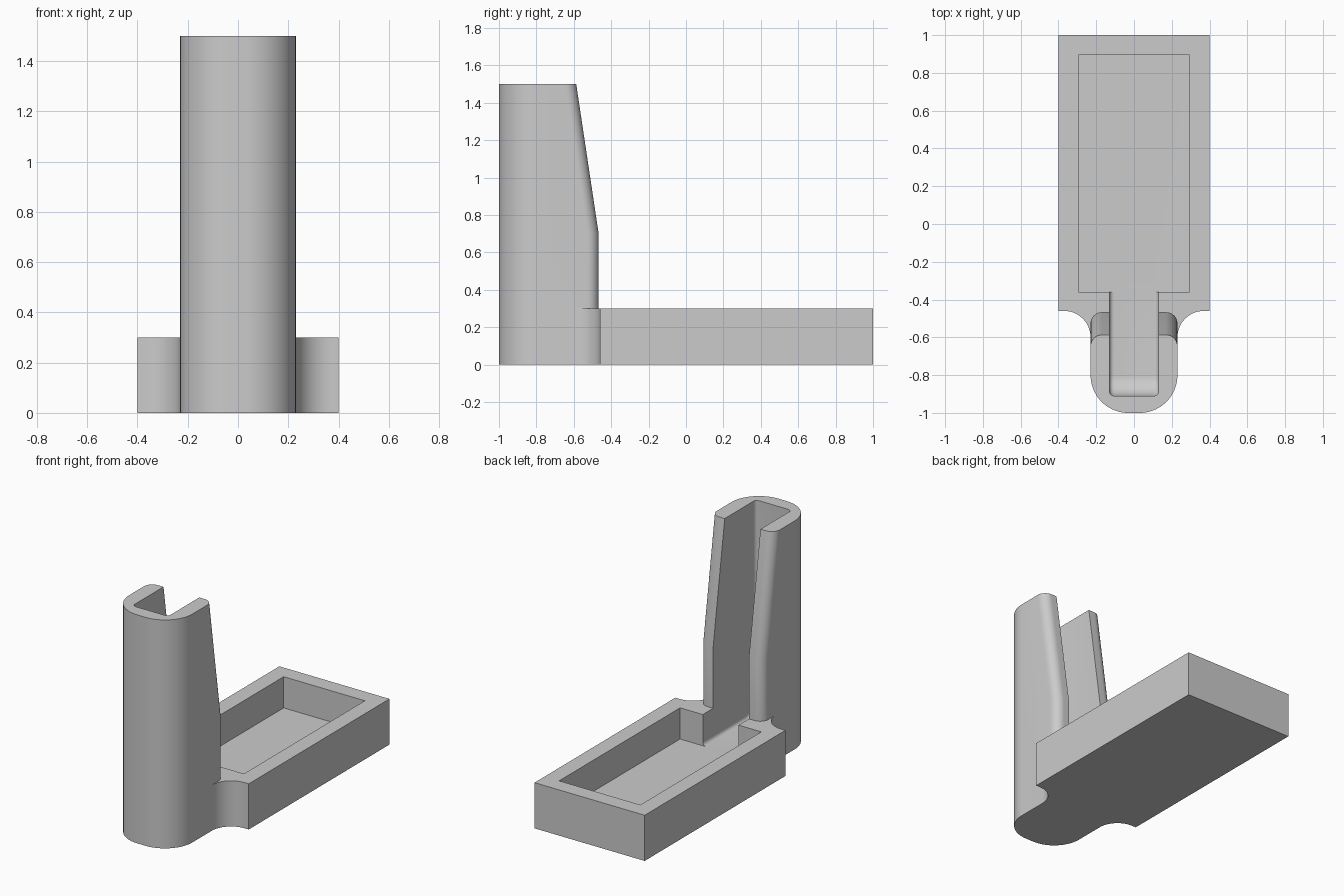
import bpy, bmesh
from math import sin, cos, pi, radians

cube = bpy.data.objects.get("Cube")
if cube:
    bpy.data.objects.remove(cube, do_unlink=True)

grey = bpy.data.materials.new("light grey")
grey.use_nodes = True
colour = (0.6, 0.6, 0.6, 1)
grey.diffuse_color = colour
grey.node_tree.nodes["Principled BSDF"].inputs["Base Color"].default_value = colour

FLOOR = 0.095


def arc(cx, cy, r, start, end, steps=12):
    angles = [radians(start + (end - start) * i / steps) for i in range(steps + 1)]
    return [(cx + r * cos(a), cy + r * sin(a)) for a in angles]


def mirrored(half):
    """Close a right-hand outline with its mirror image in x."""
    return half + [(-x, y) for x, y in reversed(half)]


def loft(name, rings):
    """Solid through matching rings of 3D points, capped at both ends."""
    bm = bmesh.new()
    loops = [[bm.verts.new(p) for p in ring] for ring in rings]
    n = len(loops[0])
    for low, high in zip(loops, loops[1:]):
        for i in range(n):
            j = (i + 1) % n
            bm.faces.new((low[i], low[j], high[j], high[i]))
    bm.faces.new(loops[0][::-1])
    bm.faces.new(loops[-1])
    bmesh.ops.recalc_face_normals(bm, faces=bm.faces)
    mesh = bpy.data.meshes.new(name)
    bm.to_mesh(mesh)
    bm.free()
    mesh.materials.append(grey)
    obj = bpy.data.objects.new(name, mesh)
    bpy.context.collection.objects.link(obj)
    return obj


def flat_ring(outline, z):
    return [(x, y, z) for x, y in outline]


def combine(target, other, operation):
    mod = target.modifiers.new(other.name, "BOOLEAN")
    mod.operation = operation
    mod.solver = "EXACT"
    mod.object = other
    bpy.context.view_layer.objects.active = target
    bpy.ops.object.modifier_apply(modifier=mod.name)
    bpy.data.objects.remove(other, do_unlink=True)


# Tray base with concave fillets running into the tower
base_half = [(0.2, -0.64)] + arc(0.37, -0.6, 0.14, 180, 90) + [(0.4, -0.46), (0.4, 1)]
base = mirrored(base_half)
holder = loft("phone_stand", [flat_ring(base, 0), flat_ring(base, 0.3)])
holder.name = "holder"


# Tower: rounded front, back lips leaning forward above the bend
def tower_ring(back, z):
    half = arc(0.03, -0.8, 0.2, -90, 0, 20) + arc(0.17, back - 0.06, 0.06, 0, 90)
    return flat_ring(mirrored(half), z)


tower = loft("tower", [tower_ring(-0.467, 0), tower_ring(-0.467, 0.7), tower_ring(-0.587, 1.5)])
combine(holder, tower, "UNION")

# Tray recess
recess = [(-0.295, -0.36), (0.295, -0.36), (0.295, 0.895), (-0.295, 0.895)]
combine(holder, loft("recess_cutter", [flat_ring(recess, FLOOR), flat_ring(recess, 0.6)]), "DIFFERENCE")

# Channel through the tower: curved toe, softly rounded long edges
R = 0.025


def channel_ring(x, inset):
    toe = arc(-0.8, FLOOR + 0.11, 0.11 - inset, 180, 270)
    side = [(-0.3, FLOOR + inset), (-0.3, 1.7), (-0.91 + inset, 1.7)]
    return [(x, y, z) for y, z in toe + side]


turns = [i * pi / 12 for i in range(7)]
edge = [(0.13 - R + R * sin(t), R - R * cos(t)) for t in turns]
sections = [(w, R - R * cos(pi / 2 - t)) for (w, _), t in zip(edge, turns)]
sections = [(0.13 - R + R * sin(t), R * (1 - cos(t))) for t in turns]
left = [channel_ring(-x, i) for x, i in reversed(sections)]
right = [channel_ring(x, i) for x, i in sections]
combine(holder, loft("channel_cutter", left + right), "DIFFERENCE")

# Smooth curves, crisp corners
bpy.ops.object.select_all(action="DESELECT")
holder.select_set(True)
bpy.context.view_layer.objects.active = holder
bpy.ops.object.shade_smooth_by_angle(angle=radians(30))
